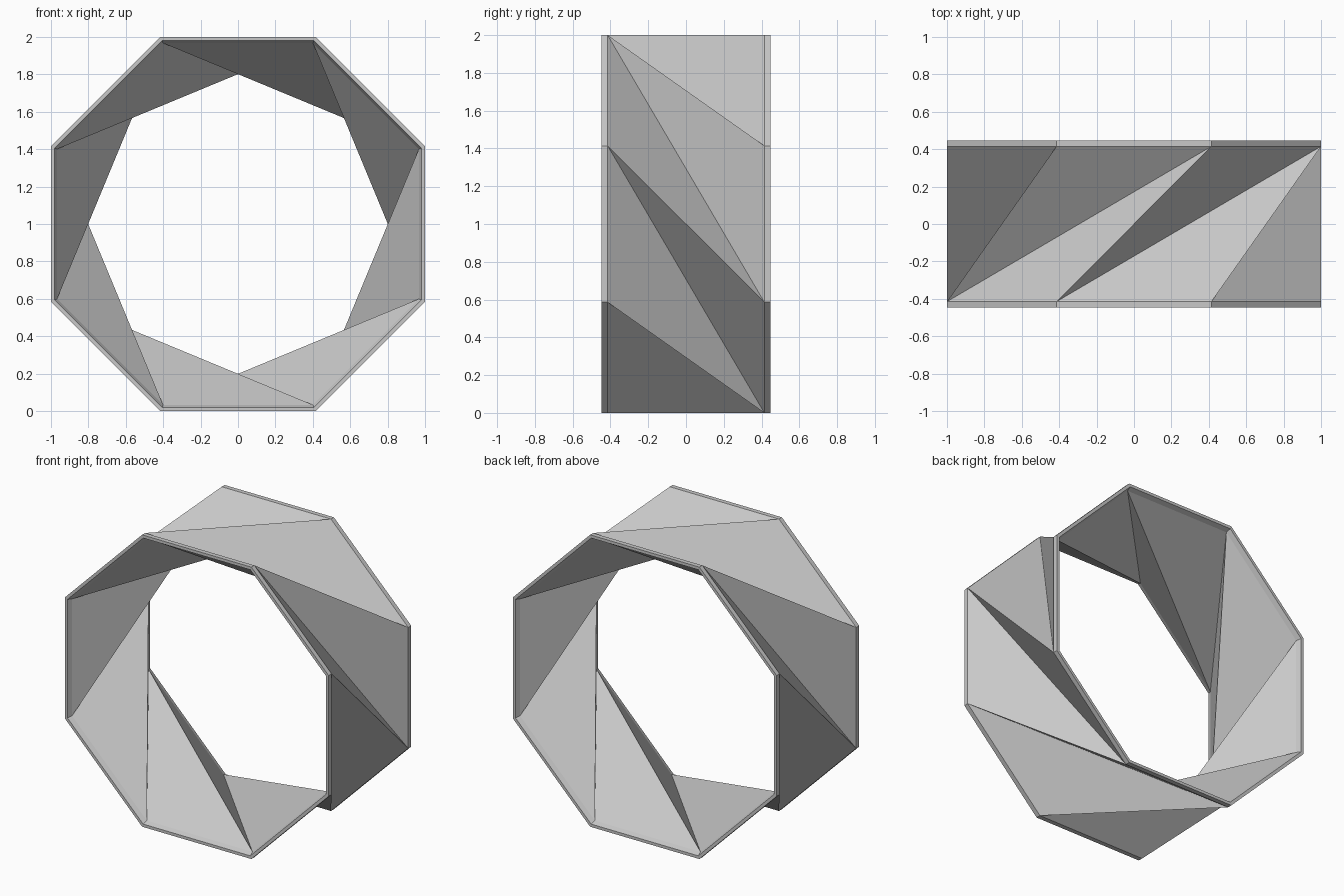
import bpy
import bmesh
from math import cos, sin, pi

cube = bpy.data.objects.get("Cube")
if cube:
    bpy.data.objects.remove(cube, do_unlink=True)

SIDES = 8
TWIST = 2            # corners the back rim is turned by
RIM, FOLD = 0.447, 0.415   # depth of the rim edge and of the panel corners

grey = bpy.data.materials.new("light grey")
grey.use_nodes = True
colour = (0.58, 0.58, 0.58, 1)
grey.diffuse_color = colour
grey.node_tree.nodes["Principled BSDF"].inputs["Base Color"].default_value = colour

bm = bmesh.new()


def octagon(apothem, y):
    """Loop of corners around the y axis, flat side up."""
    r = apothem / cos(pi / SIDES)
    angles = [(2 * k + 1) * pi / SIDES for k in range(SIDES)]
    return [bm.verts.new((r * cos(a), y, 1 + r * sin(a))) for a in angles]


def band(a, b):
    """Straight strip between two loops."""
    for k in range(SIDES):
        n = (k + 1) % SIDES
        bm.faces.new((a[k], a[n], b[n], b[k]))


def twisted_panels(front, back):
    """Folded triangles between two loops, twisted clockwise."""
    for k in range(SIDES):
        n = (k + 1) % SIDES
        far, near = back[k - TWIST], back[k - TWIST + 1]
        bm.faces.new((front[k], front[n], near))
        bm.faces.new((front[k], near, far))


# Outer and inner skins: front rim, twisted panels, back rim
skins = []
for rim_size, fold_size in ((1.0, 1.0), (0.98, 0.967)):
    loops = [octagon(rim_size, -RIM), octagon(fold_size, -FOLD),
             octagon(fold_size, FOLD), octagon(rim_size, RIM)]
    band(loops[0], loops[1])
    twisted_panels(loops[1], loops[2])
    band(loops[2], loops[3])
    skins.append(loops)

# Rim edges joining the two skins
outer, inner = skins
band(outer[0], inner[0])
band(outer[3], inner[3])

bmesh.ops.recalc_face_normals(bm, faces=bm.faces)
mesh = bpy.data.meshes.new("twisted_ring")
bm.to_mesh(mesh)
bm.free()
mesh.materials.append(grey)
ring = bpy.data.objects.new("twisted_ring", mesh)
bpy.context.collection.objects.link(ring)
